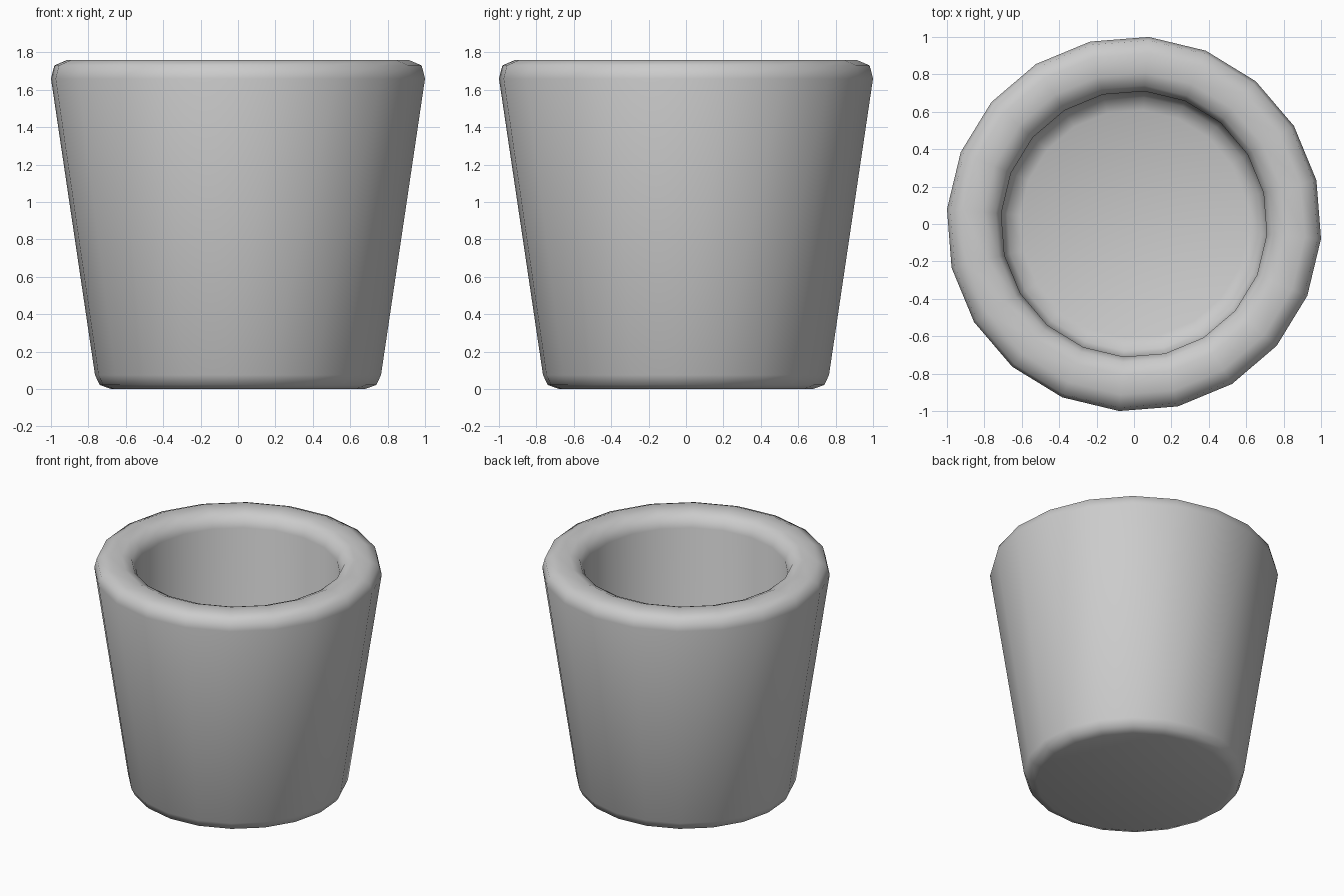
import bpy
import bmesh
from math import cos, sin, pi, radians

if "Cube" in bpy.data.objects:
    bpy.data.objects.remove(bpy.data.objects["Cube"])

SIDES = 20
OFFSET = radians(-4.5)

# Pot profile (radius, height): base, tapered wall, rounded rim, straight bore, floor
PROFILE = [
    (0.68, 0.0), (0.742, 0.022), (0.767, 0.075),
    (1.003, 1.66), (0.985, 1.73), (0.915, 1.76),
    (0.81, 1.76), (0.742, 1.73), (0.712, 1.66),
    (0.712, 0.30), (0.68, 0.23), (0.61, 0.20),
]


def lathe(name, profile):
    bm = bmesh.new()
    rings = []
    for r, z in profile:
        rings.append([bm.verts.new((r * cos(OFFSET + 2 * pi * i / SIDES),
                                    r * sin(OFFSET + 2 * pi * i / SIDES), z))
                      for i in range(SIDES)])
    for a, b in zip(rings, rings[1:]):
        for i in range(SIDES):
            j = (i + 1) % SIDES
            bm.faces.new((a[i], a[j], b[j], b[i]))
    # Close the underside and the inner floor
    bm.faces.new(rings[0][::-1])
    bm.faces.new(rings[-1])
    for f in bm.faces:
        f.smooth = True
    mesh = bpy.data.meshes.new(name)
    bm.to_mesh(mesh)
    bm.free()
    obj = bpy.data.objects.new(name, mesh)
    bpy.context.collection.objects.link(obj)
    return obj


lathe("flower_pot", PROFILE)
